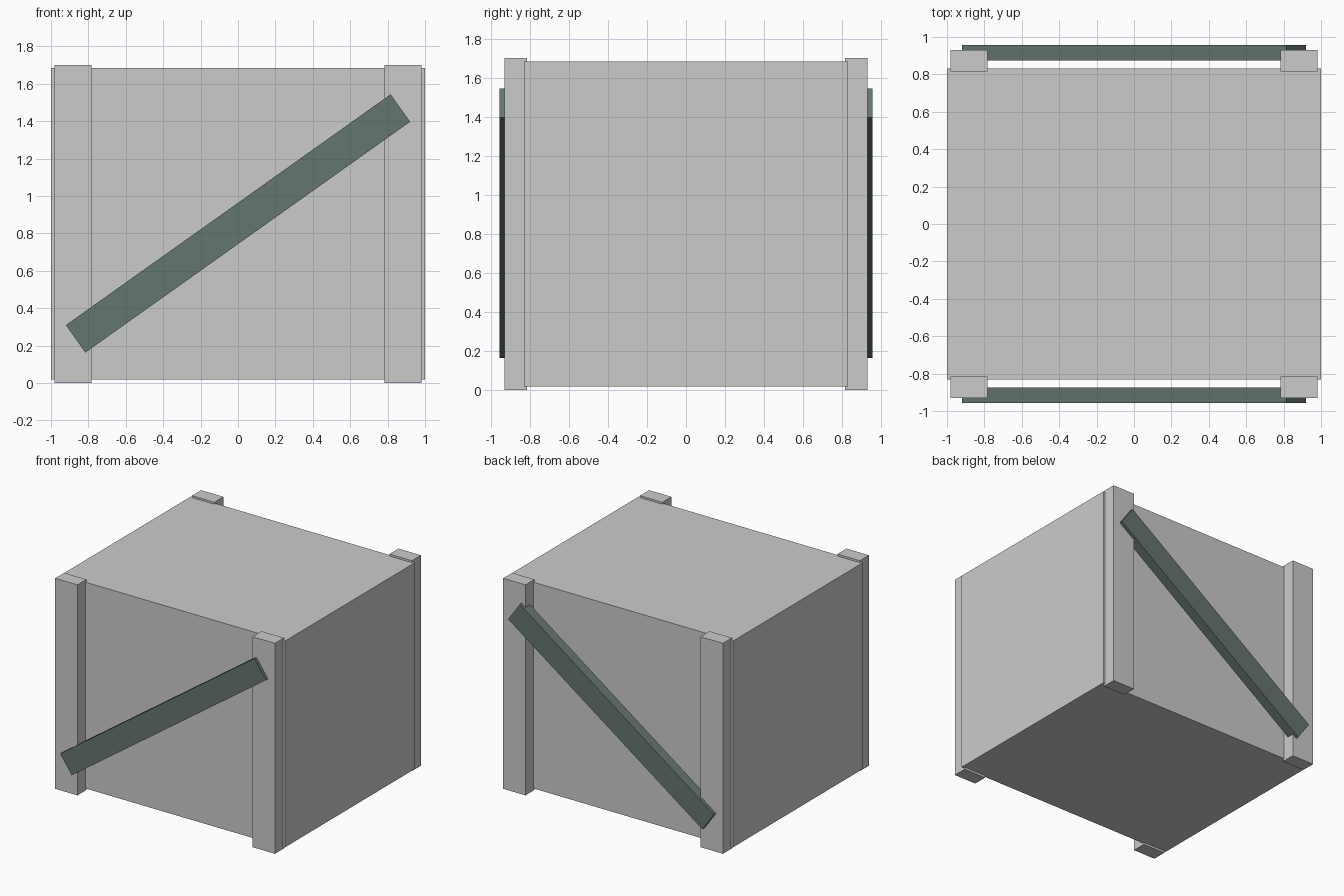
import bpy
import math

if "Cube" in bpy.data.objects:
    bpy.data.objects.remove(bpy.data.objects["Cube"])


def box(name, size, loc, tilt=0.0, material=None):
    """Box of a given size, tilted about the y axis."""
    bpy.ops.mesh.primitive_cube_add(size=1, location=loc)
    obj = bpy.context.object
    obj.name = name
    obj.scale = size
    bpy.ops.object.transform_apply(location=False, rotation=False, scale=True)
    obj.rotation_euler = (0, tilt, 0)
    if material:
        obj.data.materials.append(material)
    return obj


brace_mat = bpy.data.materials.new("dark_green_grey")
brace_mat.diffuse_color = (0.13, 0.18, 0.165, 1)
brace_mat.use_nodes = True
brace_mat.node_tree.nodes["Principled BSDF"].inputs["Base Color"].default_value = brace_mat.diffuse_color

MID_Z = 0.851

# Crate body
box("crate_body", (2.0, 1.662, 1.666), (0, 0, MID_Z))

for side, sy in (("front", -1), ("back", 1)):
    # Corner posts
    for hand, sx in (("left", -1), ("right", 1)):
        box(f"{side}_{hand}_post", (0.2, 0.115, 1.70), (sx * 0.882, sy * 0.8735, 0.85))
    # Diagonal brace, rising towards +x on both faces
    box(f"{side}_brace", (2.13, 0.082, 0.18), (0, sy * 0.915, 0.853),
        tilt=-math.radians(35.4), material=brace_mat)
